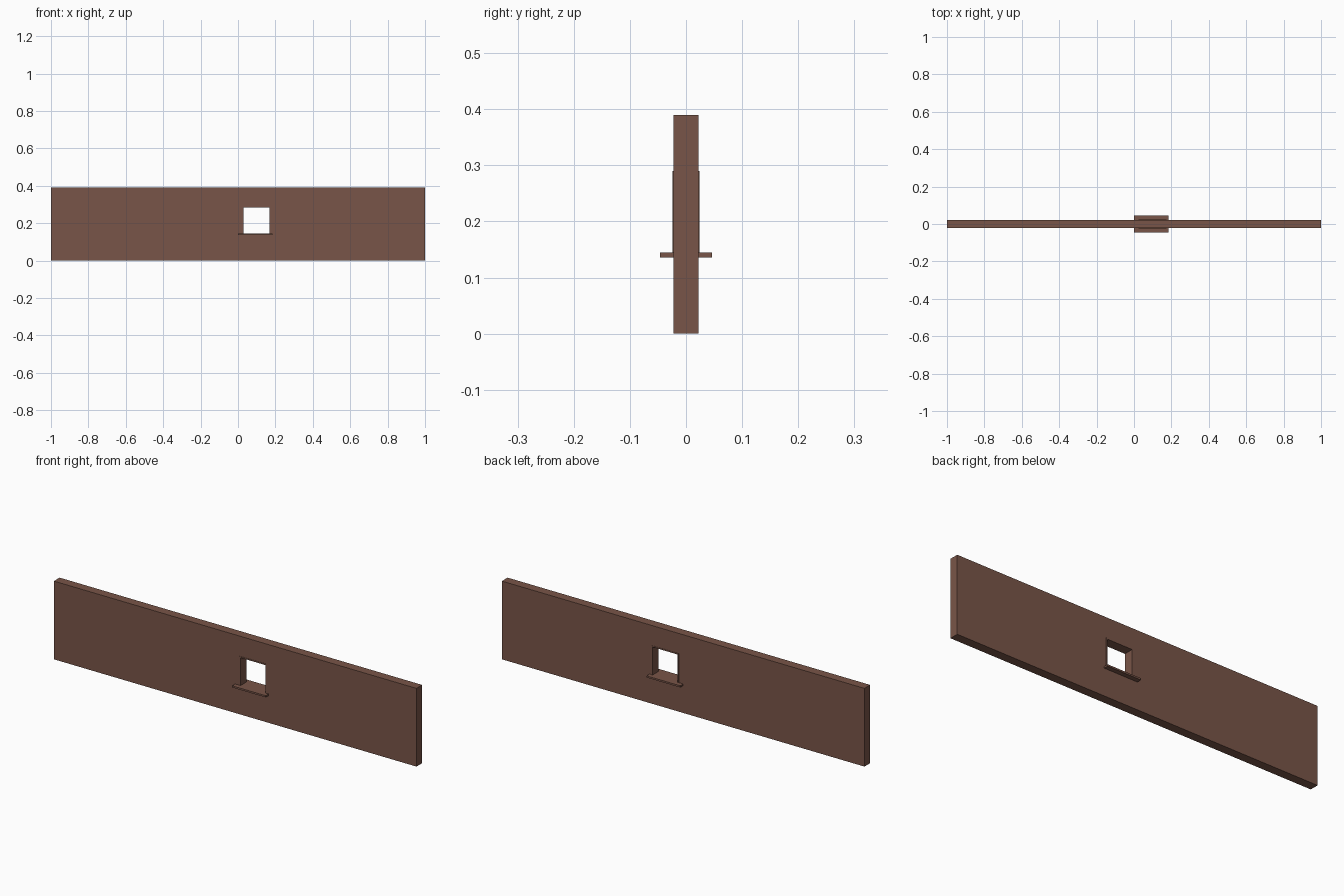
import bpy
import bmesh

if "Cube" in bpy.data.objects:
    bpy.data.objects.remove(bpy.data.objects["Cube"])

brown = bpy.data.materials.new("brown")
brown.diffuse_color = (0.191, 0.091, 0.065, 1.0)
brown.use_nodes = True
brown.node_tree.nodes["Principled BSDF"].inputs["Base Color"].default_value = brown.diffuse_color


def add_box(bm, x0, x1, y, z0, z1):
    """Box between the given x and z limits, y deep on both sides of centre."""
    made = bmesh.ops.create_cube(bm, size=1)
    for v in made["verts"]:
        v.co.x = x1 if v.co.x > 0 else x0
        v.co.y = y if v.co.y > 0 else -y
        v.co.z = z1 if v.co.z > 0 else z0


def framed_slab(name, outer, inner, y):
    """Rectangular plate (x0, x1, z0, z1) with a rectangular through hole."""
    def ring(r, side):
        x0, x1, z0, z1 = r
        return [bm.verts.new((x, side, z))
                for x, z in ((x0, z0), (x1, z0), (x1, z1), (x0, z1))]
    bm = bmesh.new()
    of, inf, ob, inb = ring(outer, -y), ring(inner, -y), ring(outer, y), ring(inner, y)
    for i in range(4):
        j = (i + 1) % 4
        for a, b in ((of, inf), (inf, inb), (inb, ob), (ob, of)):
            bm.faces.new((a[i], a[j], b[j], b[i]))
    finish(name, bm)


def finish(name, bm):
    bmesh.ops.recalc_face_normals(bm, faces=bm.faces)
    mesh = bpy.data.meshes.new(name)
    bm.to_mesh(mesh)
    bm.free()
    mesh.materials.append(brown)
    bpy.context.collection.objects.link(bpy.data.objects.new(name, mesh))


# Long wall with a window hole
opening = (0.024, 0.174, 0.140, 0.290)
framed_slab("wall", (-1, 1, 0, 0.39), opening, 0.0225)

# Thin lining standing slightly proud of both wall faces
framed_slab("window_lining", opening, (0.030, 0.168, 0.144, 0.284), 0.024)

# Sill projecting from both sides of the wall
bm = bmesh.new()
add_box(bm, 0.0, 0.185, 0.046, 0.136, 0.1445)
finish("window_sill", bm)
